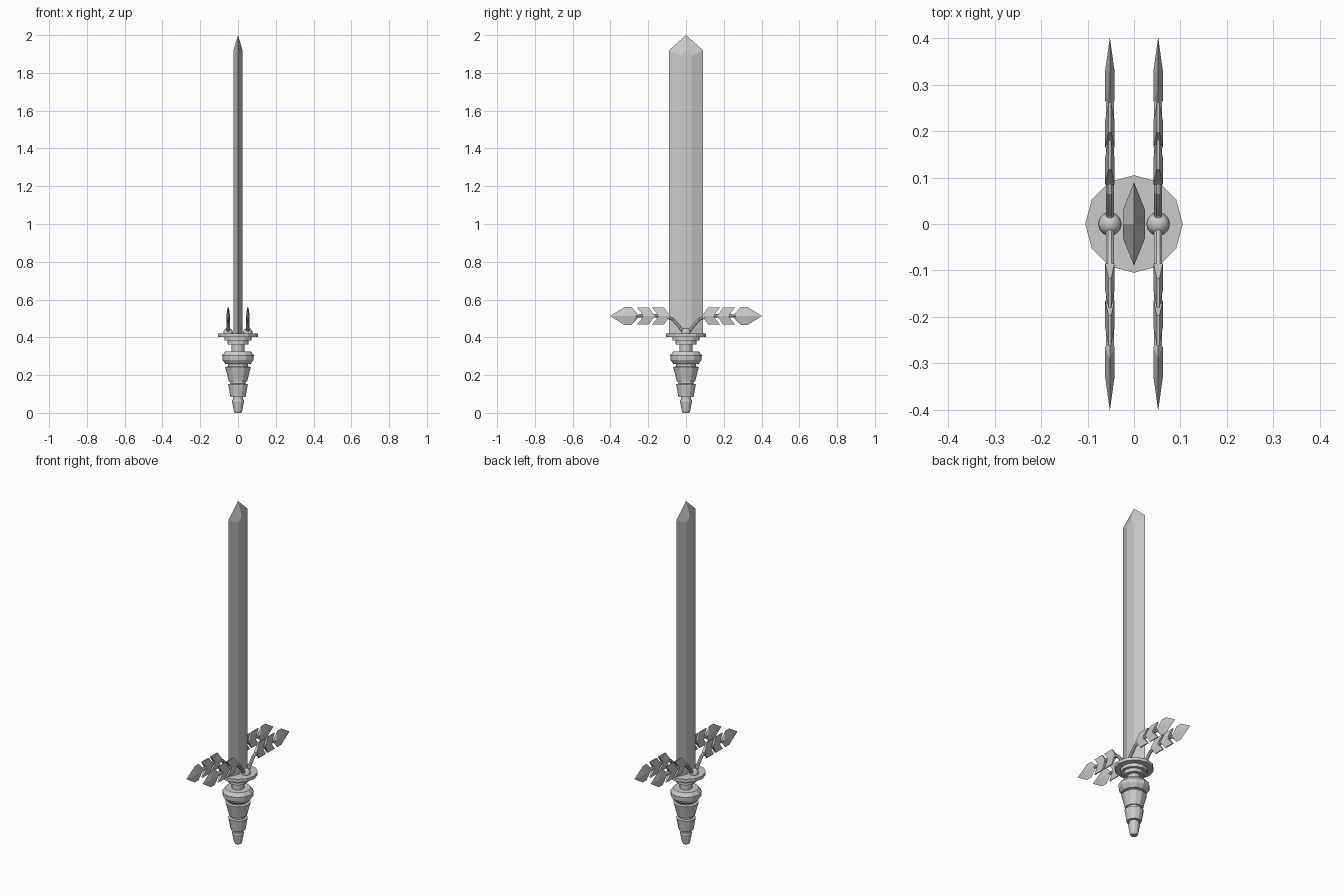
import bpy, bmesh, math
from mathutils import Vector

if "Cube" in bpy.data.objects:
    bpy.data.objects.remove(bpy.data.objects["Cube"])


def make(name, verts, faces):
    me = bpy.data.meshes.new(name)
    me.from_pydata(verts, [], faces)
    bm = bmesh.new()
    bm.from_mesh(me)
    bmesh.ops.recalc_face_normals(bm, faces=bm.faces)
    bm.to_mesh(me)
    bm.free()
    ob = bpy.data.objects.new(name, me)
    bpy.context.collection.objects.link(ob)
    return ob


def loft(name, rings):
    """Skin a list of equal-length closed rings and cap both ends."""
    n = len(rings[0])
    faces = [tuple(range(n)), tuple(range((len(rings) - 1) * n, len(rings) * n))]
    for k in range(len(rings) - 1):
        for i in range(n):
            j = (i + 1) % n
            faces.append((k*n + i, k*n + j, k*n + n + j, k*n + n + i))
    return make(name, [p for r in rings for p in r], faces)


def lathe(name, profile, n=12):
    return loft(name, [[(r * math.cos(2*math.pi*i/n), r * math.sin(2*math.pi*i/n), z)
                        for i in range(n)] for r, z in profile])


def mirror(ob):
    m = ob.modifiers.new("mirror", 'MIRROR')
    m.use_axis = (True, True, False)
    m.use_mirror_merge = False


# blade: hexagonal section with a faceted point
section = [(0, -.09), (.024, -.03), (.024, .03), (0, .09), (-.024, .03), (-.024, -.03)]
verts = [(x, y, .41) for x, y in section]
verts += [(x, y, 1.92 if x == 0 else 1.89) for x, y in section]
verts += [(.024, 0, 1.92), (-.024, 0, 1.92), (0, 0, 2)]
faces = [(0, 1, 2, 3, 4, 5)]
faces += [(i, (i+1) % 6, 6 + (i+1) % 6, 6 + i) for i in (0, 2, 3, 5)]
faces += [(1, 2, 8, 12, 7), (4, 5, 11, 13, 10)]
for a, b in ((6, 7), (7, 12), (12, 8), (8, 9), (9, 10), (10, 13), (13, 11), (11, 6)):
    faces.append((a, b, 14))
make("blade", verts, faces)

# stepped round guard and neck
lathe("guard", [(.034, .31), (.034, .362), (.055, .362), (.055, .382), (.072, .382),
                (.072, .402), (.105, .402), (.105, .42)])

# ringed tapering grip
lathe("grip", [(.018, 0), (.022, .01), (.032, .06), (.03, .07), (.026, .072), (.026, .083),
               (.04, .083), (.052, .152), (.04, .155), (.04, .166), (.048, .166),
               (.068, .243), (.052, .246), (.052, .258), (.066, .258), (.082, .28),
               (.084, .305), (.068, .325)])

# round bosses at the root of the sprigs
for sx in (-1, 1):
    bpy.ops.mesh.primitive_uv_sphere_add(segments=12, ring_count=8, radius=.025,
                                         location=(sx*.052, 0, .425))
    ob = bpy.context.object
    ob.name = "boss"
    bpy.ops.object.shade_smooth_by_angle()

X = .052

# curved stem
path = [(0, .43), (.022, .44), (.045, .468), (.07, .496), (.105, .51), (.16, .515), (.27, .513)]
rings = []
for i, (y, z) in enumerate(path):
    a, b = path[max(i-1, 0)], path[min(i+1, len(path)-1)]
    t = Vector((0, b[0]-a[0], b[1]-a[1])).normalized()
    nrm = Vector((0, -t.z, t.y))
    rings.append([Vector((X, y, z)) + .0095 * (math.cos(k*math.pi/4 + .39) * Vector((1, 0, 0))
                  + math.sin(k*math.pi/4 + .39) * nrm) for k in range(8)])
mirror(loft("stem", rings))

# paired side leaves, swept outward and thinning to the tip
for y0 in (.085, .165):
    for s in (-1, 1):
        outline = [(y0, 0, .010), (y0 + .058, 0, .010), (y0 + .096, s*.046, .003),
                   (y0 + .032, s*.046, .003)]
        rings = [[(X + sx*w, y, .513 + z) for y, z, w in outline] for sx in (-1, 1)]
        mirror(loft("side_leaf", rings))

# pointed end leaf with a raised centre ridge
rim = [(.245, .513), (.29, .56), (.325, .56), (.402, .513), (.325, .464), (.29, .464)]
verts = [(X, y, z) for y, z in rim]
faces = []
for sx in (-1, 1):
    b = len(verts)
    verts += [(X + sx*.01, .265, .513), (X + sx*.01, .33, .513)]
    faces += [(0, 1, b), (1, 2, b+1, b), (2, 3, b+1), (3, 4, b+1), (4, 5, b, b+1), (5, 0, b)]
mirror(make("end_leaf", verts, faces))
